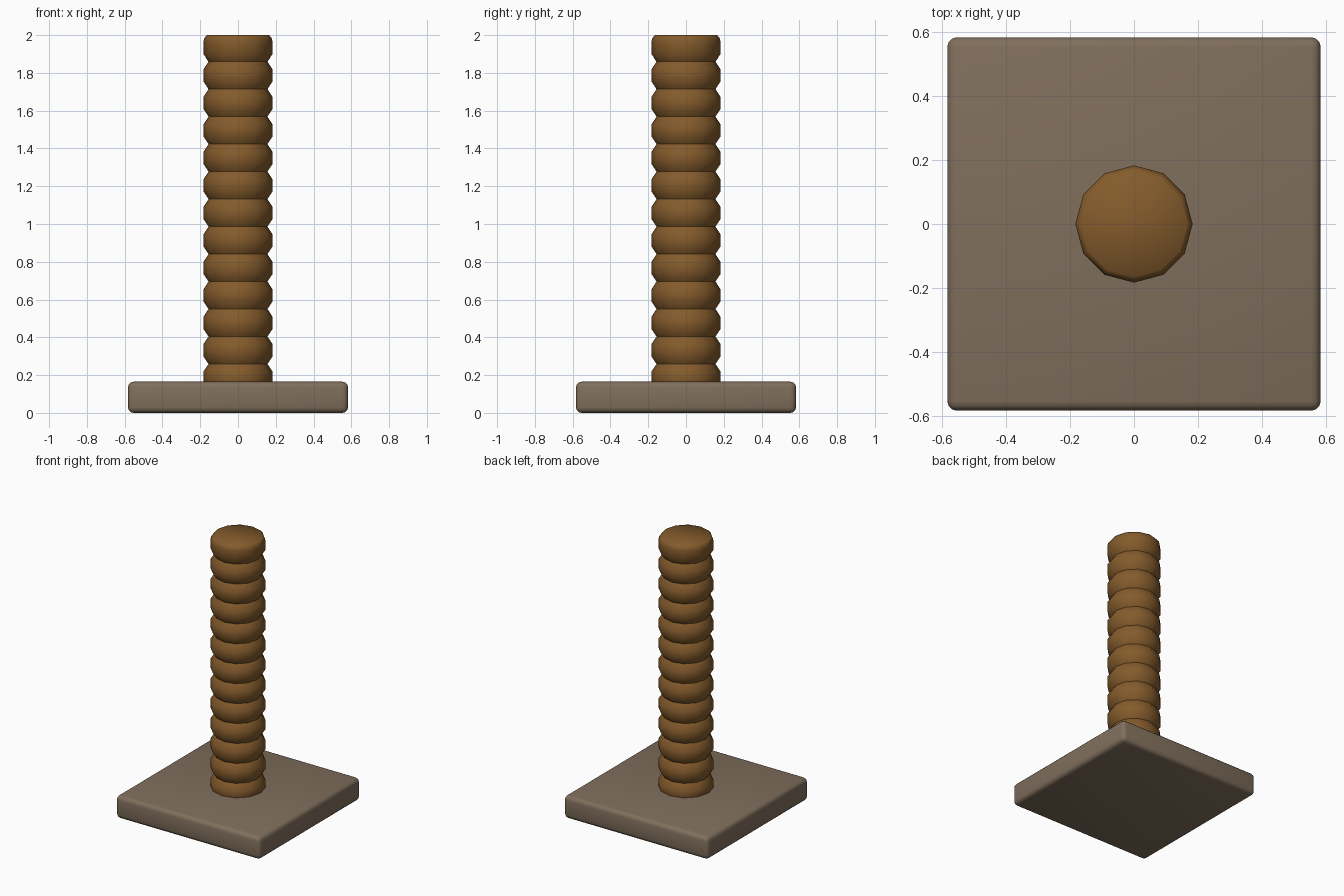
import bpy, bmesh, math

cube = bpy.data.objects.get("Cube")
if cube:
    bpy.data.objects.remove(cube, do_unlink=True)


def material(name, color):
    mat = bpy.data.materials.new(name)
    mat.use_nodes = True
    mat.diffuse_color = color
    mat.node_tree.nodes["Principled BSDF"].inputs["Base Color"].default_value = color
    return mat


def finish(bm, name, mat, angle):
    bmesh.ops.recalc_face_normals(bm, faces=bm.faces)
    mesh = bpy.data.meshes.new(name)
    bm.to_mesh(mesh)
    bm.free()
    mesh.materials.append(mat)
    obj = bpy.data.objects.new(name, mesh)
    bpy.context.collection.objects.link(obj)
    bpy.ops.object.select_all(action="DESELECT")
    obj.select_set(True)
    bpy.context.view_layer.objects.active = obj
    bpy.ops.object.shade_smooth_by_angle(angle=math.radians(angle))
    return obj


rope = material("rope brown", (0.23, 0.105, 0.025, 1))
carpet = material("carpet taupe", (0.215, 0.158, 0.108, 1))

# Square base plate with rounded edges
SIDE, THICK = 1.166, 0.165
bm = bmesh.new()
bmesh.ops.create_cube(bm, size=1)
bmesh.ops.scale(bm, vec=(SIDE, SIDE, THICK), verts=bm.verts)
bmesh.ops.translate(bm, vec=(0, 0, THICK / 2), verts=bm.verts)
bmesh.ops.bevel(bm, geom=bm.edges[:], offset=0.03, segments=3,
                profile=0.5, affect="EDGES")
finish(bm, "base_plate", carpet, 40)

# Rope-wrapped post: stacked bulging coils, each meeting the next in a groove
SIDES, PITCH, COILS = 12, 0.1455, 13
GROOVE, BULGE = 0.156, 0.183
profile = [(0, 0.1), (GROOVE, 0.114)]
for i in range(COILS):
    middle = 1.932 - PITCH * (COILS - 1 - i)
    profile += [(BULGE, middle - 0.032), (BULGE, middle + 0.032)]
    if i < COILS - 1:
        profile.append((GROOVE, middle + PITCH / 2))
profile += [(0.178, 1.985), (0.165, 2.0), (0, 2.0)]

bm = bmesh.new()
verts = [bm.verts.new((r, 0, z)) for r, z in profile]
edges = [bm.edges.new(pair) for pair in zip(verts, verts[1:])]
bmesh.ops.spin(bm, geom=verts + edges, axis=(0, 0, 1), cent=(0, 0, 0),
               angle=math.tau, steps=SIDES, use_duplicate=False)
bmesh.ops.remove_doubles(bm, verts=bm.verts, dist=0.0005)
finish(bm, "rope_post", rope, 52)
